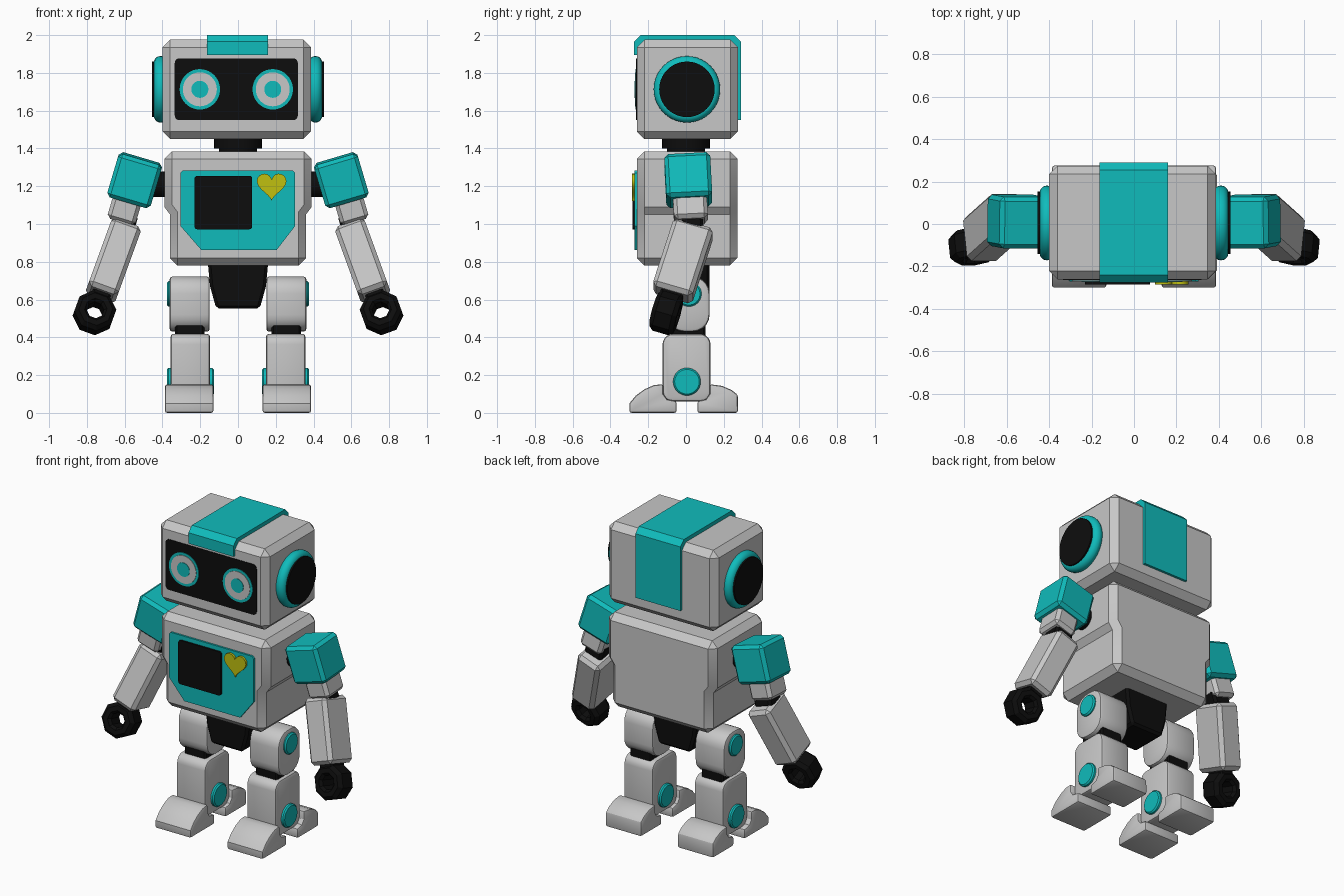
import bpy, bmesh, math
from math import radians, sin, cos, pi
from mathutils import Matrix, Euler, Vector

cube = bpy.data.objects.get("Cube")
if cube:
    bpy.data.objects.remove(cube, do_unlink=True)


def material(name, rgb):
    m = bpy.data.materials.new(name)
    m.use_nodes = True
    m.diffuse_color = (*rgb, 1)
    m.node_tree.nodes["Principled BSDF"].inputs["Base Color"].default_value = (*rgb, 1)
    return m


GREY = material("light grey", (0.57, 0.57, 0.57))
TEAL = material("teal", (0.005, 0.5, 0.5))
BLACK = material("black", (0.004, 0.004, 0.004))
YELLOW = material("yellow", (0.53, 0.53, 0.005))


def finish(bm, name, mat, bevel=0, segs=1, loc=(0, 0, 0), rot=(0, 0, 0)):
    """Bevel the sharp edges and turn the bmesh into a shaded object."""
    bmesh.ops.recalc_face_normals(bm, faces=bm.faces)
    if bevel:
        sharp = [e for e in bm.edges if e.calc_face_angle(0) > radians(48)]
        bmesh.ops.bevel(bm, geom=sharp, offset=bevel, segments=segs,
                        profile=0.5, affect='EDGES', clamp_overlap=True)
    mesh = bpy.data.meshes.new(name)
    bm.to_mesh(mesh)
    bm.free()
    mesh.materials.append(mat)
    ob = bpy.data.objects.new(name, mesh)
    bpy.context.collection.objects.link(ob)
    ob.location, ob.rotation_euler = loc, rot
    bpy.ops.object.select_all(action='DESELECT')
    ob.select_set(True)
    bpy.context.view_layer.objects.active = ob
    bpy.ops.object.shade_smooth_by_angle(angle=radians(28))
    return ob


def box(name, mat, loc, size, bevel=0.02, rot=(0, 0, 0), segs=1):
    bm = bmesh.new()
    bmesh.ops.create_cube(bm, size=1, matrix=Matrix.Diagonal((*size, 1)))
    return finish(bm, name, mat, bevel, segs, loc, rot)


def prism(name, mat, pts, axis, lo, hi, bevel=0, segs=1):
    """Extrude a profile along x (points are y, z) or along y (points are x, z)."""
    place = (lambda a, b: (lo, a, b)) if axis == 'x' else (lambda a, b: (a, lo, b))
    bm = bmesh.new()
    face = bm.faces.new([bm.verts.new(place(*p)) for p in pts])
    new = bmesh.ops.extrude_face_region(bm, geom=[face])["geom"]
    step = Vector((hi - lo, 0, 0) if axis == 'x' else (0, hi - lo, 0))
    bmesh.ops.translate(bm, vec=step, verts=[v for v in new if isinstance(v, bmesh.types.BMVert)])
    return finish(bm, name, mat, bevel, segs)


def disc(name, mat, axis, centre, radius, depth, bevel=0, segs=1):
    turn = Matrix.Rotation(pi / 2, 4, 'Y' if axis == 'x' else 'X') if axis != 'z' else Matrix()
    bm = bmesh.new()
    bmesh.ops.create_cone(bm, cap_ends=True, segments=40, radius1=radius,
                          radius2=radius, depth=depth, matrix=turn)
    return finish(bm, name, mat, bevel, segs, centre)


def rounded(a0, a1, b0, b1, r, n=5):
    """Rectangle outline with round corners."""
    pts = []
    for i, (a, b) in enumerate([(a1 - r, b1 - r), (a0 + r, b1 - r), (a0 + r, b0 + r), (a1 - r, b0 + r)]):
        for k in range(n + 1):
            t = (i + k / n) * pi / 2
            pts.append((a + r * cos(t), b + r * sin(t)))
    return pts


# Head with wrap-over strap, face plate and eyes
HX = -0.007
box("head", GREY, (HX, 0.007, 1.713), (0.785, 0.535, 0.525), 0.04)
prism("head_strap", TEAL, [(-0.275, 1.895), (-0.275, 1.965), (-0.24, 2.0), (0.255, 2.0),
                           (0.29, 1.965), (0.29, 1.55), (0.25, 1.55), (0.25, 1.94),
                           (-0.24, 1.94), (-0.24, 1.895)], 'x', -0.163, 0.16)
prism("face_plate", BLACK, rounded(-0.335, 0.317, 1.55, 1.877, 0.025), 'y', -0.264, -0.256)
for s, side in ((1, "left"), (-1, "right")):
    ex = HX - 0.002 + 0.193 * s
    for i, (part, mat, r) in enumerate([("rim", TEAL, 0.107), ("iris", GREY, 0.09), ("pupil", TEAL, 0.045)]):
        disc(f"{side}_eye_{part}", mat, 'y', (ex, -0.264 - 0.003 * i, 1.713), r, 0.006)

# Neck
disc("neck", BLACK, 'z', (0, 0, 1.425), 0.126, 0.05)
disc("neck_base", BLACK, 'z', (0, 0, 1.39), 0.1, 0.05)

# Torso with stepped sides
half = [(0.39, 1.385), (0.39, 1.09), (0.36, 1.05), (0.36, 0.78)]
prism("torso", GREY, half + [(-x, z) for x, z in reversed(half)], 'y', -0.26, 0.272, 0.04)

# Chest panel, display and heart
prism("chest_panel", TEAL, [(-0.305, 1.27), (-0.292, 1.283), (0.29, 1.283), (0.303, 1.27),
                            (0.303, 0.99), (0.205, 0.863), (-0.195, 0.863), (-0.305, 0.99)],
      'y', -0.272, -0.255)
prism("chest_display", BLACK, rounded(-0.23, 0.075, 0.972, 1.255, 0.015), 'y', -0.284, -0.27)
heart = []
for k in range(36):
    t = 2 * pi * k / 36
    heart.append((0.178 + 0.0049 * 16 * sin(t) ** 3,
                  1.207 + 0.005 * (13 * cos(t) - 5 * cos(2 * t) - 2 * cos(3 * t) - cos(4 * t))))
prism("chest_heart", YELLOW, heart, 'y', -0.286, -0.27)

# Pelvis
prism("pelvis", BLACK, [(0.16, 0.8), (0.148, 0.67), (0.115, 0.552), (-0.115, 0.552),
                        (-0.148, 0.67), (-0.16, 0.8)], 'y', -0.12, 0.125, 0.015)

# Foot outlines, cut away around the shin
toe = [(-0.05, 0), (-0.3, 0), (-0.3, 0.05), (-0.265, 0.092), (-0.22, 0.125), (-0.17, 0.147),
       (-0.12, 0.152), (-0.12, 0.1), (-0.1, 0.072), (-0.05, 0.062)]
heel = [(0.06, 0), (0.275, 0), (0.275, 0.095), (0.24, 0.122), (0.19, 0.143), (0.125, 0.152),
        (0.125, 0.1), (0.105, 0.072), (0.06, 0.062)]


def hand(name, loc, rot):
    """Chunky eight-sided ring."""
    bm = bmesh.new()
    prof = [(0.045, -0.05), (0.06, -0.068), (0.09, -0.068), (0.112, -0.045),
            (0.112, 0.045), (0.09, 0.068), (0.06, 0.068), (0.045, 0.05)]
    turn = Matrix.Rotation(pi / 8, 3, 'Y')
    vs = [bm.verts.new(turn @ Vector((r, y, 0))) for r, y in prof]
    es = [bm.edges.new((vs[i - 1], vs[i])) for i in range(len(vs))]
    bmesh.ops.spin(bm, geom=vs + es, cent=(0, 0, 0), axis=(0, 1, 0), angle=2 * pi, steps=8)
    bmesh.ops.remove_doubles(bm, verts=bm.verts, dist=0.0005)
    return finish(bm, name, BLACK, loc=loc, rot=rot)


for s, side in ((1, "left"), (-1, "right")):
    # Ears
    disc(f"{side}_ear_ring", TEAL, 'x', (0.41 * s, 0.005, 1.713), 0.176, 0.07, 0.034, 5)
    disc(f"{side}_ear_pad", BLACK, 'x', (0.42 * s, 0.005, 1.713), 0.147, 0.068)

    # Upper arm
    up = (radians(3), radians(-16.5 * s), 0)
    disc(f"{side}_shoulder_joint", BLACK, 'x', (0.44 * s, 0.01, 1.21), 0.068, 0.14)
    box(f"{side}_shoulder", TEAL, (0.547 * s, 0.012, 1.232), (0.24, 0.243, 0.24), 0.02, up)
    box(f"{side}_upper_arm", GREY, (0.593 * s, 0.022, 1.105), (0.155, 0.18, 0.19), 0.02, up)
    box(f"{side}_elbow", BLACK, (0.602 * s, 0.03, 1.01), (0.125, 0.12, 0.1), 0.015, up)

    # Forearm, wrist and hand share one direction
    low = Euler((radians(-17), radians(-20 * s), 0))
    centre = Vector((0.66 * s, -0.016, 0.805))
    along = low.to_matrix() @ Vector((0, 0, -1))
    box(f"{side}_forearm", GREY, centre, (0.167, 0.22, 0.4), 0.022, low)
    box(f"{side}_wrist", BLACK, centre + along * 0.2, (0.1, 0.12, 0.06), 0.01, low)
    hand(f"{side}_hand", centre + along * 0.305, low)

    # Leg: sort the x limits so that both sides extrude alike
    def span(a, b):
        return sorted((a * s, b * s))

    prism(f"{side}_thigh", GREY, rounded(-0.1, 0.125, 0.43, 0.722, 0.09), 'x', *span(0.15, 0.362), 0.015, 2)
    disc(f"{side}_hip_cap", TEAL, 'x', (0.36 * s, 0.015, 0.63), 0.067, 0.034, 0.008)
    box(f"{side}_knee", BLACK, (0.256 * s, 0.012, 0.425), (0.155, 0.18, 0.12), 0.01)
    prism(f"{side}_shin", GREY, rounded(-0.124, 0.13, 0.06, 0.418, 0.055), 'x', *span(0.148, 0.357), 0.015, 2)
    for part, x in (("outer", 0.36), ("inner", 0.145)):
        disc(f"{side}_{part}_ankle_cap", TEAL, 'x', (x * s, 0.005, 0.165), 0.073, 0.034, 0.008)

    # Foot
    prism(f"{side}_toe", GREY, toe, 'x', *span(0.13, 0.387), 0.012, 2)
    prism(f"{side}_heel", GREY, heel, 'x', *span(0.13, 0.387), 0.012, 2)
